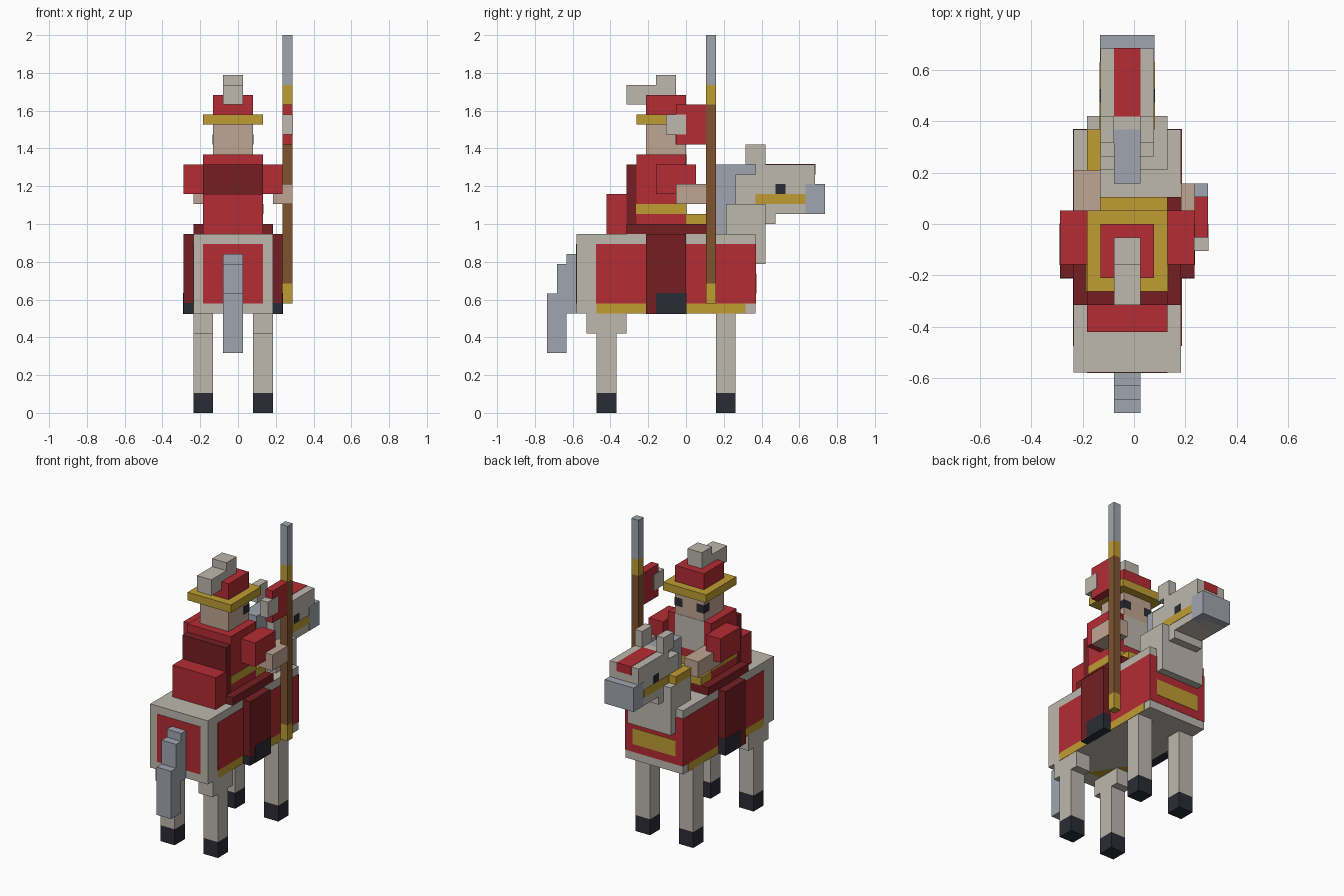
import bpy
import bmesh
from mathutils import Vector

cube = bpy.data.objects.get("Cube")
if cube:
    bpy.data.objects.remove(cube, do_unlink=True)

UNIT = 2 / 38      # one block
MID = -0.5         # rider and horse sit half a block off centre
SKIM = 0.04        # lift of painted plates, in blocks


def material(name, hex_code):
    def linear(v):
        return v / 12.92 if v <= 0.04045 else ((v + 0.055) / 1.055) ** 2.4
    rgb = [linear(int(hex_code[i:i + 2], 16) / 255) for i in (0, 2, 4)]
    mat = bpy.data.materials.new(name)
    mat.use_nodes = True
    mat.diffuse_color = (*rgb, 1)
    bsdf = next(n for n in mat.node_tree.nodes if n.type == "BSDF_PRINCIPLED")
    bsdf.inputs["Base Color"].default_value = (*rgb, 1)
    bsdf.inputs["Roughness"].default_value = 0.9
    return mat


WHITE = material("warm white", "BDB8AE")
GREY = material("steel grey", "A0A5AF")
RED = material("red", "B32C34")
MAROON = material("dark red", "751F22")
GOLD = material("gold", "BF9C32")
BROWN = material("wood brown", "80532F")
SKIN = material("skin", "BFA592")
DARK = material("near black", "2B2C35")


def block(name, mat, x, y, z, grow=(0, 0, 0)):
    """Box from (low, high) pairs in blocks; x is measured from the body's middle."""
    lo = Vector((x[0] + MID, y[0], z[0])) - Vector(grow)
    hi = Vector((x[1] + MID, y[1], z[1])) + Vector(grow)
    bm = bmesh.new()
    bmesh.ops.create_cube(bm, size=1)
    for v in bm.verts:
        v.co = Vector([(lo[i] + hi[i]) / 2 + v.co[i] * (hi[i] - lo[i]) for i in range(3)]) * UNIT
    mesh = bpy.data.meshes.new(name)
    bm.to_mesh(mesh)
    bm.free()
    mesh.materials.append(mat)
    obj = bpy.data.objects.new(name, mesh)
    bpy.context.scene.collection.objects.link(obj)
    return obj


def pair(name, mat, x, y, z, grow=(0, 0, 0)):
    """A block on the right side of the middle and its mirror on the left."""
    block(name + "_a", mat, x, y, z, grow)
    block(name + "_b", mat, (-x[1], -x[0]), y, z, grow)


# Horse legs
for name, y in (("hind", (-9, -7)), ("fore", (3, 5))):
    pair(name + "_leg", WHITE, (2, 4), y, (2, 10))
    pair(name + "_hoof", DARK, (2, 4), y, (0, 2))
pair("thigh", WHITE, (2, 4), (-10, -6), (8, 10))

# Horse body with painted blanket
block("horse_body", WHITE, (-4, 4), (-11, 7), (10, 18))
block("blanket", RED, (-4, 4), (-9, 7), (11, 17), (SKIM, SKIM, 0))
block("blanket_trim", GOLD, (-4, 4), (-9, 6), (10, 11), (SKIM, 0, 0))
block("blanket_rear", RED, (-3, 3), (-11, -10), (11, 17), (0, SKIM, 0))
block("chest_band", GOLD, (-3, 3), (6, 7), (12, 14), (0, 2 * SKIM, 0))

# Tail
block("tail_root", GREY, (-1, 1), (-12, -11), (14, 16))
block("tail_middle", GREY, (-1, 1), (-13, -11), (10, 15))
block("tail_tip", GREY, (-1, 1), (-14, -12), (6, 12))

# Neck, mane and head
block("lower_neck", WHITE, (-3, 3), (4, 8), (15, 21))
block("upper_neck", WHITE, (-2, 2), (5, 9), (19, 24))
block("mane", GREY, (-1, 1), (3, 7), (18, 25))
block("horse_head", WHITE, (-2, 2), (7, 13), (20, 25))
block("muzzle", GREY, (-2, 2), (12, 14), (20, 23), (SKIM / 2, 0, 0))
pair("ear", WHITE, (1, 2), (6, 8), (25, 27))
block("blaze", RED, (-1, 1), (8, 13), (24, 25), (0, SKIM, SKIM))
block("bridle", GOLD, (-2, 2), (7, 12), (21, 22), (SKIM, 0, 0))
pair("horse_eye", DARK, (1, 2), (9, 10), (22, 23), (SKIM, 0, 0))
block("rein", GOLD, (-3, -2), (4, 7), (21, 22))

# Saddle
block("saddle", MAROON, (-4, 4), (-6, 2), (18, 19))
block("pommel", GOLD, (-3, 3), (0, 2), (19, 20))
block("saddle_roll", RED, (-3, 3), (-8, -6), (18, 22))

# Rider legs and boots
pair("rider_leg", MAROON, (4, 5), (-4, 0), (10, 18))
pair("boot", DARK, (4, 5), (-3, 0), (10, 12), (SKIM, SKIM, SKIM))
pair("boot_heel", DARK, (4, 5), (-4, -3), (10, 11), (0, SKIM, SKIM))

# Rider torso
block("torso", RED, (-3, 3), (-5, 0), (19, 26))
block("belt", GOLD, (-3, 3), (-5, 0), (20, 21), (SKIM, SKIM, 0))
block("cape", MAROON, (-3, 3), (-6, -5), (19, 25))
block("shirt_front", WHITE, (-2, 2), (-1, 0), (22, 26), (0, SKIM, 0))

# Arms and hands
pair("sleeve", RED, (3, 5), (-3, 1), (22, 25))
block("rein_hand", SKIN, (-4, -2), (-1, 4), (21, 23))
block("lance_hand", SKIN, (4, 5), (-1, 3), (21, 23))
block("lance_fingers", SKIN, (5, 6), (-1, 2), (21, 23))

# Rider head and hat
block("rider_head", SKIN, (-2, 2), (-4, 0), (26, 30))
pair("rider_eye", DARK, (1, 2), (-1, 0), (27, 28), (SKIM, SKIM, 0))
block("hat_brim", GOLD, (-3, 3), (-5, 1), (29, 30))
block("hat_crown", RED, (-2, 2), (-4, 0), (30, 32))
block("plume_front", WHITE, (-1, 1), (-3, -1), (32, 34))
block("plume_back", WHITE, (-1, 1), (-6, -3), (31, 33))

# Lance with pennant
for name, mat, z in (("butt", GOLD, (11, 13)), ("shaft", BROWN, (13, 31)),
                     ("collar", GOLD, (31, 33)), ("tip", GREY, (33, 38))):
    block("lance_" + name, mat, (5, 6), (2, 3), z)
block("pennant", RED, (5, 6), (-1, 2), (27, 31))
block("pennant_end", WHITE, (5, 6), (-2, 0), (28, 30), (SKIM, 0, 0))
